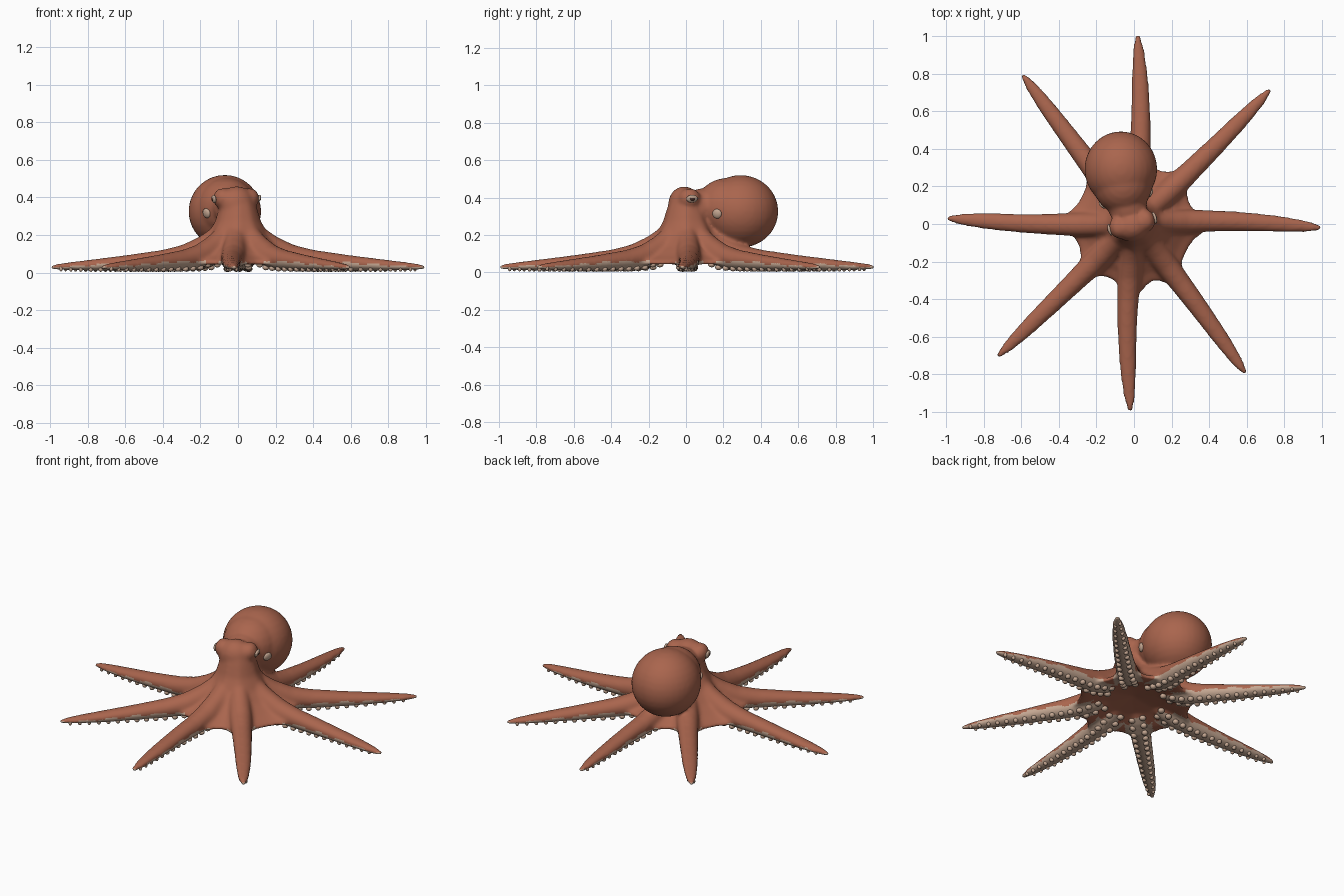
import bpy, bmesh, math
from mathutils import Vector, Matrix

cube = bpy.data.objects.get("Cube")
if cube:
    bpy.data.objects.remove(cube)


def material(name, rgb):
    m = bpy.data.materials.new(name)
    m.use_nodes = True
    m.diffuse_color = (*rgb, 1)
    m.node_tree.nodes["Principled BSDF"].inputs["Base Color"].default_value = (*rgb, 1)
    return m


SKIN = material("terracotta skin", (0.40, 0.13, 0.075))
CREAM = material("cream underside", (0.56, 0.39, 0.29))
DARK = material("dark pupil", (0.06, 0.025, 0.018))

# Arm tips and sideways bend of each arm
ARMS = [((0.02, 1.0), -0.025), ((0.72, 0.71), -0.01), ((0.99, -0.02), 0.025),
        ((0.59, -0.79), 0.01), ((-0.02, -0.99), -0.025), ((-0.72, -0.70), 0),
        ((-0.99, 0.03), 0.015), ((-0.59, 0.79), 0)]
# Arm profile: distance along arm, half width, top, bottom
PROFILE = [(0.06, 0.045, 0.31, 0.15), (0.12, 0.055, 0.255, 0.10), (0.2, 0.064, 0.195, 0.045),
           (0.3, 0.064, 0.148, 0.018), (0.4, 0.058, 0.122, 0.012), (0.6, 0.051, 0.093, 0.010),
           (0.8, 0.043, 0.068, 0.010), (0.93, 0.031, 0.052, 0.012), (1.01, 0.012, 0.040, 0.016)]


def section(t):
    """Interpolated half width, top and bottom of an arm."""
    t = min(max(t, PROFILE[0][0]), PROFILE[-1][0])
    for a, b in zip(PROFILE, PROFILE[1:]):
        if t <= b[0]:
            k = (t - a[0]) / (b[0] - a[0])
            return [p + (q - p) * k for p, q in zip(a[1:], b[1:])]


def arm_frame(arm):
    tip = Vector((*arm[0], 0))
    d = tip.normalized()
    return d, Vector((-d.y, d.x, 0)), tip.length


def bend(arm, t):
    return arm[1] * math.sin(math.pi * min(max(t, 0), 1))


def loft(bm, rings):
    """Skin a closed tube through rings of points."""
    vs = [[bm.verts.new(p) for p in ring] for ring in rings]
    n = len(vs[0])
    for a, b in zip(vs, vs[1:]):
        for i in range(n):
            bm.faces.new((a[i], a[(i + 1) % n], b[(i + 1) % n], b[i]))
    bm.faces.new(vs[0][::-1])
    bm.faces.new(vs[-1])


def ball(bm, centre, radii, segs=24, turn=None):
    m = Matrix.Translation(centre) @ (turn or Matrix()) @ Matrix.Diagonal((*radii, 1))
    bmesh.ops.create_uvsphere(bm, u_segments=segs, v_segments=segs // 2, radius=1, matrix=m)


def finish(name, bm, mats):
    bmesh.ops.recalc_face_normals(bm, faces=bm.faces)
    me = bpy.data.meshes.new(name)
    bm.to_mesh(me)
    bm.free()
    for m in mats:
        me.materials.append(m)
    me.shade_smooth()
    ob = bpy.data.objects.new(name, me)
    bpy.context.collection.objects.link(ob)
    return ob


bm = bmesh.new()

# Arms
for arm in ARMS:
    d, side, length = arm_frame(arm)
    rings = []
    for s in range(25):
        t = 0.06 + 0.95 * s / 24
        w, top, bot = section(t)
        mid, half = (top + bot) / 2, (top - bot) / 2
        ring = []
        for i in range(16):
            a = math.tau * i / 16
            p = d * t * length + side * (bend(arm, t) + w * math.cos(a))
            p.z = mid + half * math.sin(a)
            ring.append(p)
        rings.append(ring)
    loft(bm, rings)

# Web skirt, flaring out towards each arm and hollow below
arm_angles = [math.atan2(t[1], t[0]) for t, _ in ARMS]


def flare(a):
    gaps = [abs((a - b + math.pi) % math.tau - math.pi) for b in arm_angles]
    return math.exp(-(min(gaps) / 0.2) ** 2)


WEB = [(0.01, 0.10), (0.16, 0.075), (0.27, 0.045), (0.315, 0.042), (0.315, 0.06),
       (0.265, 0.09), (0.205, 0.14), (0.155, 0.20), (0.12, 0.27), (0.10, 0.34), (0.08, 0.40)]
rings = []
for r, z in WEB:
    ring = []
    for i in range(96):
        a = math.tau * i / 96
        rr = r * (1 + 0.22 * flare(a) * min(1, r / 0.3) ** 2)
        ring.append((rr * math.cos(a), rr * math.sin(a), z))
    rings.append(ring)
loft(bm, rings)

# Head, eye bumps, neck and mantle
TURN = Matrix.Rotation(math.radians(15), 4, "Z")
ORIGIN = Vector((-0.01, 0, 0))


def head_point(x, y, z):
    return ORIGIN + TURN @ Vector((x, y, z))


ball(bm, head_point(0, -0.01, 0.365), (0.098, 0.085, 0.095), turn=TURN)
ball(bm, head_point(0, 0.10, 0.35), (0.105, 0.12, 0.10), turn=TURN)
for sx in (-1, 1):
    ball(bm, head_point(sx * 0.075, 0, 0.395), (0.05, 0.06, 0.055), turn=TURN)
ball(bm, (-0.06, 0.22, 0.345), (0.16, 0.17, 0.16))
ball(bm, (-0.07, 0.292, 0.326), (0.194, 0.202, 0.194), 32)

# Fuse the parts into one soft skin
rough = finish("rough_body", bm, [SKIN, CREAM])
remesh = rough.modifiers.new("fuse", "REMESH")
remesh.mode = "VOXEL"
remesh.voxel_size = 0.011
soften = rough.modifiers.new("soften", "SMOOTH")
soften.factor = 0.5
soften.iterations = 8
graph = bpy.context.evaluated_depsgraph_get()
mesh = bpy.data.meshes.new_from_object(rough.evaluated_get(graph))
body = bpy.data.objects.new("body", mesh)
bpy.context.collection.objects.link(body)
bpy.data.objects.remove(rough)
mesh.materials.clear()
mesh.materials.append(SKIN)
mesh.materials.append(CREAM)
mesh.shade_smooth()


# Cream lower half along every arm, with a wavy edge
def is_cream(c):
    for arm in ARMS:
        d, side, length = arm_frame(arm)
        t = c.dot(d) / length
        if t < 0.17:
            continue
        w, top, bot = section(t)
        edge = min(0.058, (top + bot) / 2) + 0.005 * math.sin(t * 45)
        if abs(c.dot(side) - bend(arm, t)) < w + 0.015 and c.z < edge:
            return True
    return False


for f in mesh.polygons:
    f.material_index = int(is_cream(f.center))

# Two rows of suckers under each arm
bm = bmesh.new()
for arm in ARMS:
    d, side, length = arm_frame(arm)
    for s in range(15):
        t = 0.19 + 0.75 * s / 14
        w, top, bot = section(t)
        r = 0.023 - 0.014 * t
        for sx in (-1, 1):
            tt = t + sx * 0.012
            p = d * tt * length + side * (bend(arm, tt) + sx * w * 0.5)
            p.z = max(0.015, bot + 0.008)
            ball(bm, p, (r, r, 0.015), 10)
finish("suckers", bm, [CREAM])


# Eyes and side funnels, set on the skin
def on_skin(x, y, z):
    p = head_point(x, y, z)
    hit, loc, normal, _ = body.closest_point_on_mesh(p)
    return loc, normal.to_track_quat("Z", "Y").to_matrix().to_4x4()


for sx, label in ((1, "left"), (-1, "right")):
    loc, rot = on_skin(sx * 0.16, 0, 0.385)
    bm = bmesh.new()
    ball(bm, loc, (0.032, 0.022, 0.010), 20, rot)
    finish(label + "_eye", bm, [CREAM])
    bm = bmesh.new()
    ball(bm, loc + rot @ Vector((0, 0, 0.006)), (0.016, 0.010, 0.007), 16, rot)
    finish(label + "_pupil", bm, [DARK])
    loc, rot = on_skin(sx * 0.15, 0.125, 0.31)
    bm = bmesh.new()
    ball(bm, loc, (0.026, 0.026, 0.012), 20, rot)
    finish(label + "_funnel", bm, [CREAM])
